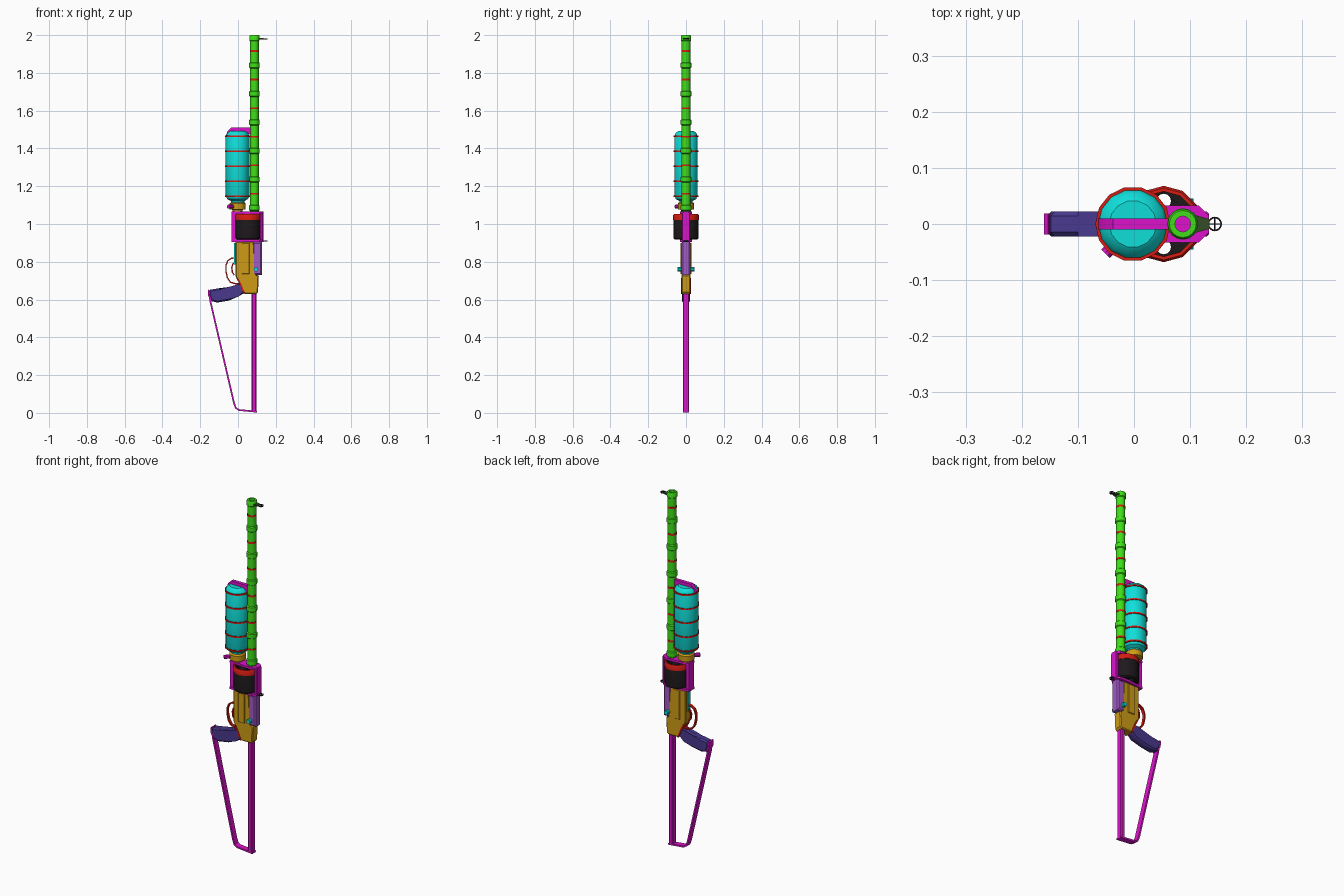
import bpy, bmesh, math
from mathutils import Vector, Matrix

if "Cube" in bpy.data.objects:
    bpy.data.objects.remove(bpy.data.objects["Cube"])


def mat(name, r, g, b):
    m = bpy.data.materials.new(name)
    m.diffuse_color = (r, g, b, 1)
    m.use_nodes = True
    m.node_tree.nodes["Principled BSDF"].inputs["Base Color"].default_value = m.diffuse_color
    return m


GREEN = mat("green", .05, .74, .01)
RED = mat("red", .68, .012, .006)
CYAN = mat("cyan", .005, .74, .70)
MAGENTA = mat("magenta", .72, .006, .60)
ORANGE = mat("orange", .62, .33, .008)
BLACK = mat("black", .012, .009, .011)
INDIGO = mat("indigo", .065, .04, .27)
LILAC = mat("lilac", .36, .10, .56)
OLIVE = mat("dark_olive", .035, .075, .02)


def finish(bm, name, material, angle=35):
    bmesh.ops.recalc_face_normals(bm, faces=bm.faces)
    me = bpy.data.meshes.new(name)
    bm.to_mesh(me)
    bm.free()
    me.materials.append(material)
    me.shade_smooth()
    me.set_sharp_from_angle(angle=math.radians(angle))
    ob = bpy.data.objects.new(name, me)
    bpy.context.collection.objects.link(ob)
    return ob


def lathe(name, material, prof, cx=0, cy=0, segs=16, closed=False):
    """Revolve (radius, z) points around a vertical axis."""
    bm = bmesh.new()
    rings = []
    for r, z in prof:
        rings.append([bm.verts.new((cx + r * math.cos(a), cy + r * math.sin(a), z))
                      for a in (2 * math.pi * i / segs for i in range(segs))])
    n = len(rings)
    for k in range(n if closed else n - 1):
        a, b = rings[k], rings[(k + 1) % n]
        for i in range(segs):
            j = (i + 1) % segs
            bm.faces.new((a[i], a[j], b[j], b[i]))
    if not closed:
        bm.faces.new(rings[0])
        bm.faces.new(rings[-1])
    return finish(bm, name, material)


def prism(name, material, pts, half, bevel=0.0, axis='y', base=0.0):
    """Extrude an outline: (x, z) across y, or (x, y) along z."""
    bm = bmesh.new()
    ends = []
    for s in (base - half, base + half):
        ends.append([bm.verts.new((a, s, b) if axis == 'y' else (a, b, s)) for a, b in pts])
    caps = [bm.faces.new(e) for e in ends]
    n = len(pts)
    for i in range(n):
        j = (i + 1) % n
        bm.faces.new((ends[0][i], ends[0][j], ends[1][j], ends[1][i]))
    if bevel:
        edges = list({e for f in caps for e in f.edges})
        bmesh.ops.bevel(bm, geom=edges, offset=bevel, segments=1, affect='EDGES')
    return finish(bm, name, material)


def box(name, material, x0, x1, z0, z1, half, bevel=0.0):
    return prism(name, material, [(x0, z0), (x1, z0), (x1, z1), (x0, z1)], half, bevel)


def rod(name, material, p, q, r, segs=10):
    p, q = Vector(p), Vector(q)
    d = q - p
    bm = bmesh.new()
    bmesh.ops.create_cone(bm, cap_ends=True, segments=segs, radius1=r, radius2=r, depth=d.length)
    rot = Vector((0, 0, 1)).rotation_difference(d).to_matrix().to_4x4()
    bm.transform(Matrix.Translation((p + q) / 2) @ rot)
    return finish(bm, name, material)


def ribbon(name, material, pts, thick, half):
    """Bent flat strip following (x, z) points, spanning y."""
    vs = [Vector(p) for p in pts]
    left, right = [], []
    for i, p in enumerate(vs):
        t = (vs[min(i + 1, len(vs) - 1)] - vs[max(i - 1, 0)]).normalized()
        n = Vector((-t.y, t.x)) * thick / 2
        left.append(tuple(p + n))
        right.append(tuple(p - n))
    return prism(name, material, left + right[::-1], half)


# Hollow barrel with evenly spaced collars and red bands
BX, STEP = .087, .151
prof = [(.014, 1.06), (.023, 1.06)]
for i in range(6):
    z = 1.085 + STEP * i
    prof += [(.023, z - .016), (.028, z - .012), (.028, z + .012), (.023, z + .016)]
prof += [(.023, 1.968), (.027, 1.972), (.027, 1.995), (.024, 2.0), (.014, 2.0)]
lathe("barrel", GREEN, prof, BX, closed=True)
for i in range(6):
    z = 1.16 + STEP * i
    lathe("barrel_band", RED, [(.02, z - .005), (.0245, z - .005), (.0245, z + .005), (.02, z + .005)],
          BX, closed=True)

# Ring sights with crosshairs
for name, z, x0 in (("front_sight", 1.98, .108), ("rear_sight", .91, .12)):
    prism(name + "_bracket", OLIVE, [(x0, -.016), (.134, -.009), (.134, .009), (x0, .016)],
          .004, axis='z', base=z)
    lathe(name + "_ring", BLACK, [(.010, z - .003), (.013, z - .003), (.013, z + .003), (.010, z + .003)],
          .144, closed=True)
    rod(name + "_cross", BLACK, (.133, 0, z), (.155, 0, z), .0012, 6)
    rod(name + "_cross", BLACK, (.144, -.011, z), (.144, .011, z), .0012, 6)

# Pressure tank with red hoops
TX = -.002
lathe("tank", CYAN, [(.034, 1.10), (.036, 1.122), (.055, 1.132), (.063, 1.15), (.063, 1.465),
                     (.056, 1.482), (.042, 1.492)], TX, segs=14)
for i in range(5):
    z = 1.147 + .0795 * i
    lathe("tank_hoop", RED, [(.058, z - .004), (.067, z - .004), (.067, z + .004), (.058, z + .004)],
          TX, segs=14, closed=True)
prism("tank_strap", MAGENTA, [(-.064, 1.468), (-.055, 1.492), (-.037, 1.51), (.07, 1.51),
                              (.07, 1.47), (.04, 1.485), (-.045, 1.485)], .010)

# Tank valve seat and knob
lathe("valve_seat", ORANGE, [(.026, 1.06), (.026, 1.075), (.043, 1.078), (.043, 1.108), (.036, 1.115)], TX)
rod("valve_knob", MAGENTA, (-.02, -.022, 1.092), (-.051, -.053, 1.092), .011)

# Frame around the rotating drum
outline = [(-.035, -.024), (.06, -.033), (.115, -.033), (.134, -.014),
           (.134, .014), (.115, .033), (.06, .033), (-.035, .024)]
prism("frame_top", MAGENTA, outline, .006, axis='z', base=1.06)
prism("frame_bottom", MAGENTA, outline, .006, axis='z', base=.911)
box("frame_rear_post", MAGENTA, -.035, -.014, .91, 1.06, .022)
box("frame_front_post", MAGENTA, .117, .134, .91, 1.06, .022, .004)

# Drum with through chambers and a red upper rim
DX = .053
drum = lathe("drum", BLACK, [(.060, .918), (.066, .924), (.066, 1.025), (.060, 1.046)], DX, segs=12)
for i in range(6):
    a = math.pi / 2 + i * math.pi / 3
    cx, cy = DX + .041 * math.cos(a), .041 * math.sin(a)
    cutter = rod("chamber_cutter", BLACK, (cx, cy, .90), (cx, cy, 1.07), .013, 12)
    cutter.hide_render = True
    cutter.hide_set(True)
    mod = drum.modifiers.new("chamber", 'BOOLEAN')
    mod.object = cutter
    mod.solver = 'EXACT'
lathe("drum_rim", RED, [(.058, 1.022), (.068, 1.022), (.068, 1.046), (.064, 1.052), (.058, 1.052)],
      DX, segs=12, closed=True)

# Receiver and its side ribs
prism("receiver", ORANGE, [(-.014, .906), (.085, .906), (.085, .73), (.11, .725), (.106, .64),
                           (.098, .63), (.035, .63), (.022, .66), (.004, .70), (-.014, .725)], .024, .005)
for s in (-1, 1):
    prism("receiver_rib", ORANGE, [(.02, .90), (.06, .90), (.06, .735), (.02, .735)], .004, .002, base=s * .025)
box("receiver_plate", CYAN, -.02, -.012, .785, .90, .010)
box("fore_cover", LILAC, .078, .126, .73, .906, .025, .008)
rod("cross_pin", CYAN, (.095, -.045, .76), (.095, .045, .76), .012)

# Trigger and guard
ribbon("trigger_guard", RED, [(-.012, .822), (-.035, .818), (-.054, .806), (-.064, .78), (-.064, .75),
                              (-.056, .715), (-.04, .692), (-.015, .684), (.012, .684)], .007, .008)
ribbon("trigger", RED, [(-.012, .80), (-.026, .79), (-.033, .77), (-.03, .745), (-.02, .73)], .007, .005)

# Grip with trim and end cap
prism("grip", INDIGO, [(.022, .695), (0, .672), (-.05, .658), (-.10, .66), (-.148, .652), (-.156, .63),
                       (-.142, .592), (-.11, .584), (-.05, .594), (0, .615), (.034, .635)], .022, .008)
ribbon("grip_trim", RED, [(-.003, .712), (.012, .685), (.022, .66), (.034, .632)], .008, .0265)
prism("grip_cap", MAGENTA, [(-.153, .655), (-.16, .65), (-.158, .62), (-.143, .59), (-.138, .592)], .019)

# Skeleton stock
box("stock_rod", MAGENTA, .072, .097, .008, .64, .016, .004)
ribbon("stock_strap", MAGENTA, [(-.154, .64), (-.145, .585), (-.022, .055), (-.012, .026), (.006, .015),
                                (.04, .012), (.10, .006)], .009, .016)
